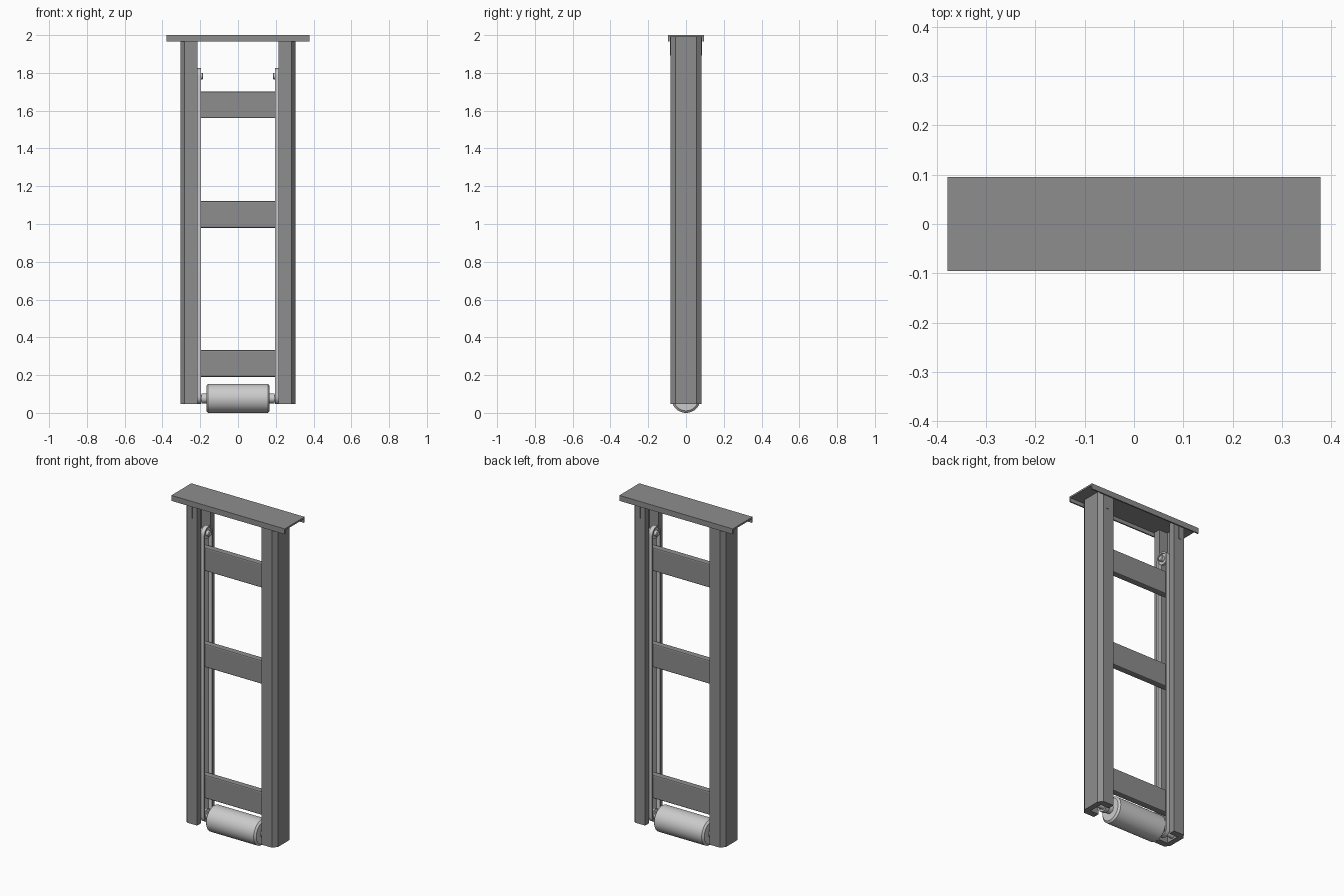
import bpy, bmesh, math
from mathutils import Vector

if "Cube" in bpy.data.objects:
    bpy.data.objects.remove(bpy.data.objects["Cube"])

DARK = bpy.data.materials.new("dark_grey")
DARK.diffuse_color = (.27, .27, .27, 1)
DARK.use_nodes = True
DARK.node_tree.nodes["Principled BSDF"].inputs["Base Color"].default_value = DARK.diffuse_color


def make(name, bm, bevel=0.0, smooth=False, mat=None):
    bmesh.ops.recalc_face_normals(bm, faces=bm.faces)
    me = bpy.data.meshes.new(name)
    bm.to_mesh(me)
    bm.free()
    ob = bpy.data.objects.new(name, me)
    bpy.context.collection.objects.link(ob)
    if mat:
        me.materials.append(mat)
    if bevel:
        m = ob.modifiers.new("bevel", "BEVEL")
        m.width, m.segments, m.limit_method = bevel, 2, "ANGLE"
    if smooth:
        bpy.ops.object.select_all(action="DESELECT")
        ob.select_set(True)
        bpy.context.view_layer.objects.active = ob
        bpy.ops.object.shade_smooth_by_angle(angle=math.radians(35))
    return ob


def extrude(name, pts, direction, **kw):
    """Extrude a closed planar outline of 3D points (dark frame parts)."""
    bm = bmesh.new()
    f = bm.faces.new([bm.verts.new(p) for p in pts])
    r = bmesh.ops.extrude_face_region(bm, geom=[f])
    vs = [v for v in r["geom"] if isinstance(v, bmesh.types.BMVert)]
    bmesh.ops.translate(bm, verts=vs, vec=Vector(direction))
    return make(name, bm, mat=DARK, **kw)


def box(name, lo, hi, **kw):
    (x0, y0, z0), (x1, y1, z1) = lo, hi
    pts = [(x0, y0, z0), (x1, y0, z0), (x1, y1, z0), (x0, y1, z0)]
    return extrude(name, pts, (0, 0, z1 - z0), **kw)


def lathe_x(name, profile, z, n=40):
    """Revolve (x, radius) points about an x-aligned axis at height z."""
    bm = bmesh.new()
    rings = [[bm.verts.new((x, r * math.cos(2 * math.pi * i / n),
                            z + r * math.sin(2 * math.pi * i / n)))
              for i in range(n)] for x, r in profile]
    for a, b in zip(rings, rings[1:]):
        for i in range(n):
            j = (i + 1) % n
            bm.faces.new((a[i], a[j], b[j], b[i]))
    bm.faces.new(rings[0])
    bm.faces.new(rings[-1])
    return make(name, bm, smooth=True)


def stadium(r, z0, z1, n=14):
    pts = [(r * math.cos(math.pi * i / n), z1 + r * math.sin(math.pi * i / n))
           for i in range(n + 1)]
    return pts + [(-y, z0 + z1 - z) for y, z in pts]


def belt(name, x0, x1, r, t, z0, z1):
    bm = bmesh.new()
    loops = [[bm.verts.new((x, y, z)) for y, z in stadium(rad, z0, z1)]
             for x, rad in ((x0, r), (x1, r), (x1, r - t), (x0, r - t))]
    n = len(loops[0])
    for k in range(4):
        a, b = loops[k], loops[(k + 1) % 4]
        for i in range(n):
            j = (i + 1) % n
            bm.faces.new((a[i], a[j], b[j], b[i]))
    return make(name, bm, smooth=True)


AXLE_Z, PULLEY_Z = 0.078, 1.783

# top cap: inverted channel with front and back lips
cap = [(-.095, 1.967), (-.095, 2), (.095, 2), (.095, 1.967),
       (.087, 1.967), (.087, 1.99), (-.087, 1.99), (-.087, 1.967)]
extrude("top_cap", [(-.378, y, z) for y, z in cap], (.756, 0, 0))

# post section: channel open towards the middle, chamfered outside
post = [(.215, -.082), (.284, -.082), (.305, -.055), (.305, .055), (.284, .082),
        (.215, .082), (.215, .043), (.272, .043), (.272, -.043), (.215, -.043)]

for s, side in ((-1, "left"), (1, "right")):
    extrude(side + "_post", [(s * x, y, .048) for x, y in post], (0, 0, 1.942))
    # drive belt loop around two pulleys
    belt(side + "_belt", s * .196, s * .221, .042, .009, AXLE_Z + .01, PULLEY_Z)
    for z, part in ((AXLE_Z + .01, "lower"), (PULLEY_Z, "upper")):
        lathe_x(f"{side}_{part}_pulley", [(s * .204, .033), (s * .217, .033)], z, 28)
    lathe_x(side + "_pulley_pin", [(s * .184, .012), (s * .188, .017),
                                   (s * .2, .017), (s * .272, .017)], PULLEY_Z, 20)
    # fixing tabs between the cap and the post faces
    for f, face in ((-1, "front"), (1, "back")):
        ys = sorted((f * .075, f * .0845))
        xs = sorted((s * .247, s * .268))
        box(f"{side}_{face}_tab", (xs[0], ys[0], 1.892), (xs[1], ys[1], 1.99))

# crossbars running through the belt loops into the posts
for z, part in ((.19, "lower"), (.98, "middle"), (1.56, "upper")):
    box(part + "_crossbar", (-.272, -.02, z), (.272, .02, z + .142), bevel=.007)

# bottom roller with axle
half = [(.272, .018), (.192, .018), (.192, .026), (.168, .026),
        (.168, .066), (.158, .077)]
lathe_x("roller", [(-x, r) for x, r in half] + half[::-1], AXLE_Z - .001)
